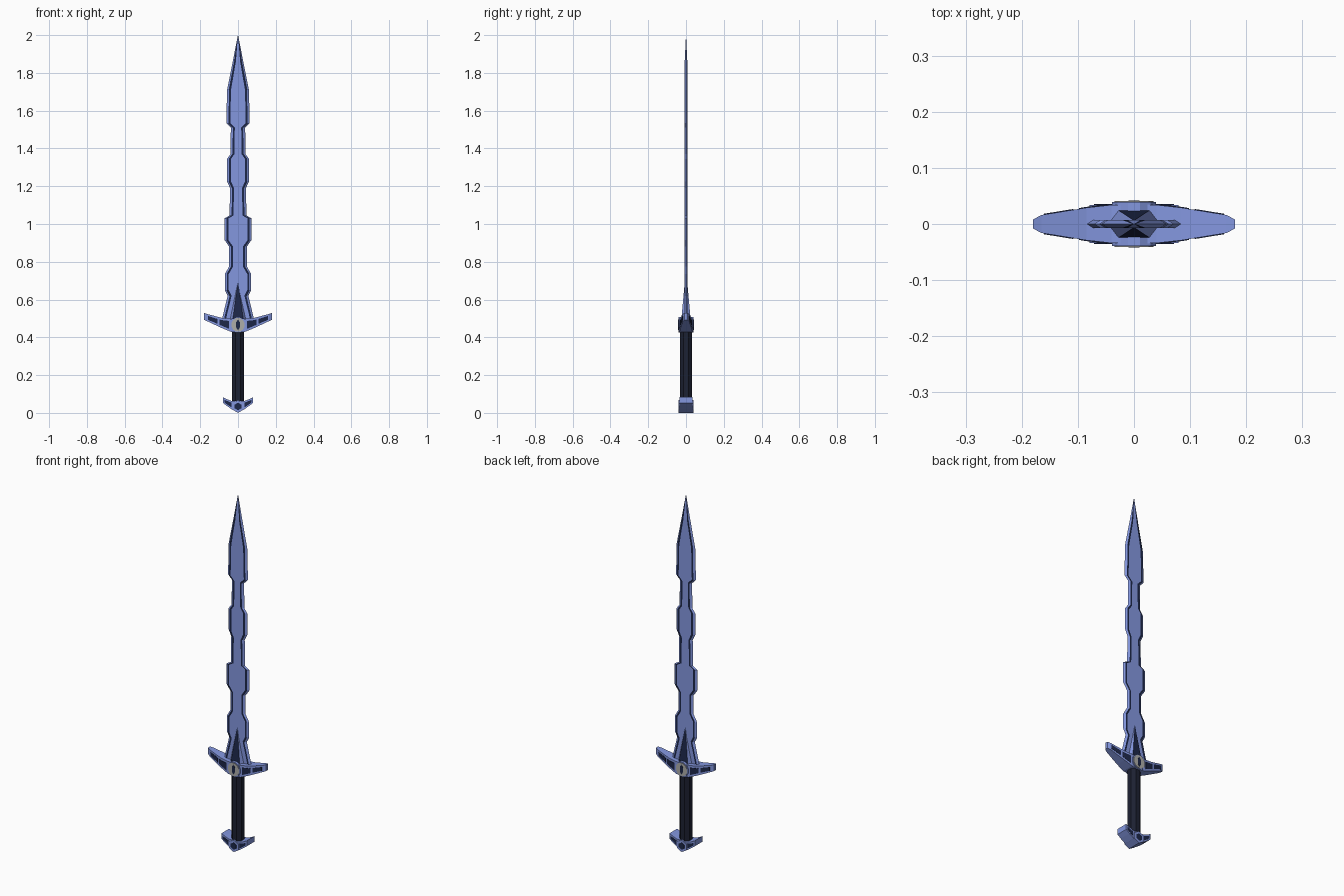
import bpy, bmesh, math

if "Cube" in bpy.data.objects:
    bpy.data.objects.remove(bpy.data.objects["Cube"])


def material(name, rgb):
    m = bpy.data.materials.new(name)
    m.diffuse_color = (*rgb, 1)
    m.use_nodes = True
    m.node_tree.nodes["Principled BSDF"].inputs["Base Color"].default_value = m.diffuse_color
    return m


BLUE = material("blue_metal", (0.23, 0.31, 0.74))
DARK = material("dark_inlay", (0.012, 0.02, 0.065))
GRIP = material("grip_wrap", (0.012, 0.015, 0.032))
GREY = material("eye_grey", (0.42, 0.42, 0.40))


def loft(name, rings, mats, column_mats=None):
    """Skin equal-length rings of points and cap both ends."""
    bm = bmesh.new()
    rows = [[bm.verts.new(p) for p in r] for r in rings]
    n = len(rows[0])
    for a, b in zip(rows, rows[1:]):
        for i in range(n):
            j = (i + 1) % n
            f = bm.faces.new((a[i], a[j], b[j], b[i]))
            f.material_index = column_mats[i] if column_mats else 0
    bm.faces.new(rows[0])
    bm.faces.new(rows[-1])
    bmesh.ops.remove_doubles(bm, verts=bm.verts, dist=1e-5)
    bmesh.ops.recalc_face_normals(bm, faces=bm.faces)
    me = bpy.data.meshes.new(name)
    bm.to_mesh(me)
    bm.free()
    for m in mats:
        me.materials.append(m)
    ob = bpy.data.objects.new(name, me)
    bpy.context.collection.objects.link(ob)
    return ob


def prism(name, pts, depth, mat):
    """Extrude an x-z outline symmetrically along y."""
    return loft(name, [[(x, y, z) for x, z in pts] for y in (-depth, depth)], [mat])


def ngon(n, rx, rz, cz, turn=0.0):
    return [(rx * math.cos(math.tau * (i + turn) / n),
             cz + rz * math.sin(math.tau * (i + turn) / n)) for i in range(n)]


def bar(name, stations, mat):
    """Tapered bar along x; each station is x, z bottom, z top, half depth."""
    return loft(name, [[(x, -y, b), (x, y, b), (x, y, t), (x, -y, t)]
                       for x, b, t, y in stations], [mat])


def station(stations, x, inset, lift):
    """Interpolated bar section, inset in z and raised in y."""
    for (x0, b0, t0, y0), (x1, b1, t1, y1) in zip(stations, stations[1:]):
        if x0 <= x <= x1:
            k = (x - x0) / (x1 - x0)
            return (x, b0 + (b1 - b0) * k + inset, t0 + (t1 - t0) * k - inset,
                    y0 + (y1 - y0) * k + lift)


def flip(stations):
    return [(-x, b, t, y) for x, b, t, y in stations]


# Blade: notched edge, bevel, dark groove and flat core
profile = [(0.46, 0.088), (0.50, 0.084), (0.62, 0.055), (0.65, 0.070), (0.735, 0.070),
           (0.775, 0.047), (0.88, 0.047), (0.915, 0.071), (1.03, 0.071),
           (1.045, 0.045), (1.19, 0.042), (1.225, 0.058), (1.345, 0.058),
           (1.37, 0.040), (1.51, 0.038), (1.535, 0.062), (1.71, 0.058),
           (1.86, 0.028), (2.0, 0.0005)]
rings = []
for z, w in profile:
    s = min(1, w / 0.035)
    a, b, y = w - 0.011 * s, w - 0.021 * s, 0.007 * min(1, w / 0.02)
    front = [(-w, 0), (-a, -y), (-b, -y), (b, -y), (a, -y), (w, 0)]
    back = [(a, y), (b, y), (-b, y), (-a, y)]
    rings.append([(px, py, z) for px, py in front + back])
loft("blade", rings, [BLUE, DARK], [0, 1, 0, 1, 0, 0, 1, 0, 1, 0])

# Spike at the blade root, with dark facets on both faces
def spike(z, w, d, f):
    return [(-w, 0, z), (-f, -d, z), (f, -d, z), (w, 0, z), (f, d, z), (-f, d, z)]


loft("blade_root_spike", [spike(0.48, 0.050, 0.026, 0.030), spike(0.69, 0.002, 0.007, 0.001)],
     [BLUE, DARK], [0, 1, 0, 0, 1, 0])

# Crossguard wings with two dark panels each
wing = [(0.0, 0.425, 0.500, 0.035), (0.04, 0.430, 0.498, 0.034),
        (0.085, 0.449, 0.503, 0.029), (0.165, 0.486, 0.524, 0.016),
        (0.18, 0.493, 0.529, 0.008)]
bar("crossguard", flip(wing[:0:-1]) + wing, BLUE)
for side in ("right", "left"):
    for k, xs in enumerate([(0.048, 0.084, 0.098), (0.108, 0.160)]):
        panel = [station(wing, x, 0.012 if x < 0.15 else 0.009, 0.0015) for x in xs]
        bar(f"guard_panel_{side}_{k}", panel if side == "right" else flip(panel), DARK)

# Eye medallion in the middle of the guard
prism("medallion_body", ngon(12, 0.041, 0.042, 0.466, 0.5), 0.039, BLUE)
prism("medallion_face", ngon(12, 0.036, 0.037, 0.466, 0.5), 0.0410, GREY)
prism("eye_slit", ngon(6, 0.011, 0.028, 0.466, 0.5), 0.0420, DARK)

# Octagonal grip
loft("grip", [[(x, y, z) for x, y in ngon(8, 0.033, 0.033, 0, 0.5)]
              for z in (0.05, 0.44)], [GRIP])

# Pommel: swept horns with dark panels around a hexagonal knob
horn = [(0.0, 0.008, 0.064, 0.034), (0.03, 0.017, 0.062, 0.034),
        (0.058, 0.036, 0.072, 0.034), (0.079, 0.052, 0.083, 0.034)]
bar("pommel_horns", flip(horn[:0:-1]) + horn, BLUE)
for side in ("right", "left"):
    panel = [station(horn, x, 0.009, 0.0015) for x in (0.035, 0.058, 0.071)]
    bar(f"pommel_panel_{side}", panel if side == "right" else flip(panel), DARK)
prism("pommel_knob", ngon(6, 0.034, 0.034, 0.034, 0.5), 0.039, BLUE)
prism("pommel_inlay", ngon(6, 0.020, 0.020, 0.034, 0.5), 0.0405, DARK)
